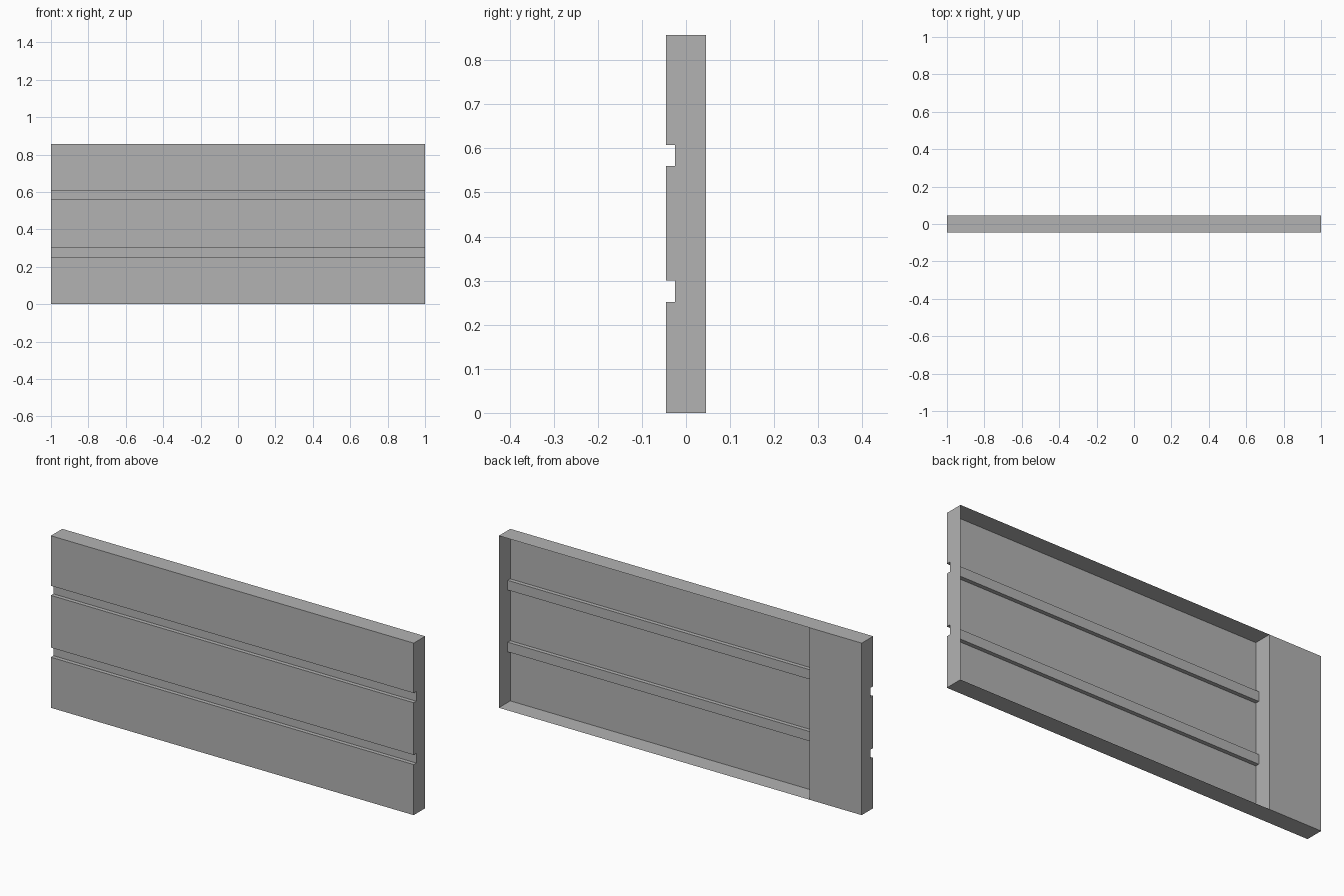
import bpy, bmesh

cube = bpy.data.objects.get("Cube")
if cube:
    bpy.data.objects.remove(cube, do_unlink=True)

HALF_LENGTH, HALF_DEPTH, HEIGHT = 1.0, 0.045, 0.857
GROOVE_Y = -0.025
GROOVES = [(0.252, 0.3), (0.56, 0.608)]
BLOCK_X = -0.713          # inner wall of the closed end

gray = bpy.data.materials.new("plain gray")
gray.use_nodes = True
color = (0.45, 0.45, 0.45, 1)
gray.diffuse_color = color
gray.node_tree.nodes["Principled BSDF"].inputs["Base Color"].default_value = color

# Cross-section: back bottom edge, up the grooved front, back top edge
profile = [(HALF_DEPTH, 0), (-HALF_DEPTH, 0)]
for low, high in GROOVES:
    profile += [(-HALF_DEPTH, low), (GROOVE_Y, low),
                (GROOVE_Y, high), (-HALF_DEPTH, high)]
profile += [(-HALF_DEPTH, HEIGHT), (HALF_DEPTH, HEIGHT)]

bm = bmesh.new()
rings = [[bm.verts.new((x, y, z)) for y, z in profile]
         for x in (-HALF_LENGTH, BLOCK_X, HALF_LENGTH)]

# Thin skin along the length
for a, b in zip(rings, rings[1:]):
    for i in range(len(profile) - 1):
        bm.faces.new((a[i], a[i + 1], b[i + 1], b[i]))

# Outer ends and the inner wall
bm.faces.new(rings[0][::-1])
bm.faces.new(rings[1])
bm.faces.new(rings[2])

# Back cover over the closed end only
bm.faces.new((rings[0][-1], rings[0][0], rings[1][0], rings[1][-1]))

# Point every skin face outward
bm.normal_update()
for face in bm.faces:
    n, c = face.normal, face.calc_center_median()
    if abs(n.x) > 0.5:
        flip = n.x * (-1 if c.x < -0.9 else 1) < 0
    elif abs(n.y) > 0.5:
        flip = n.y * (1 if c.y > 0 else -1) < 0
    else:
        in_groove = abs(c.y) > 0.02
        inside = any(abs(c.z - z) < 0.001 for g in GROOVES for z in g)
        if inside and in_groove:
            middle = min((sum(g) / 2 for g in GROOVES), key=lambda m: abs(m - c.z))
            flip = n.z * (middle - c.z) < 0
        else:
            flip = n.z * (c.z - HEIGHT / 2) < 0
    if flip:
        face.normal_flip()

mesh = bpy.data.meshes.new("grooved_panel")
bm.to_mesh(mesh)
bm.free()
mesh.materials.append(gray)
panel = bpy.data.objects.new("grooved_panel", mesh)
bpy.context.collection.objects.link(panel)
